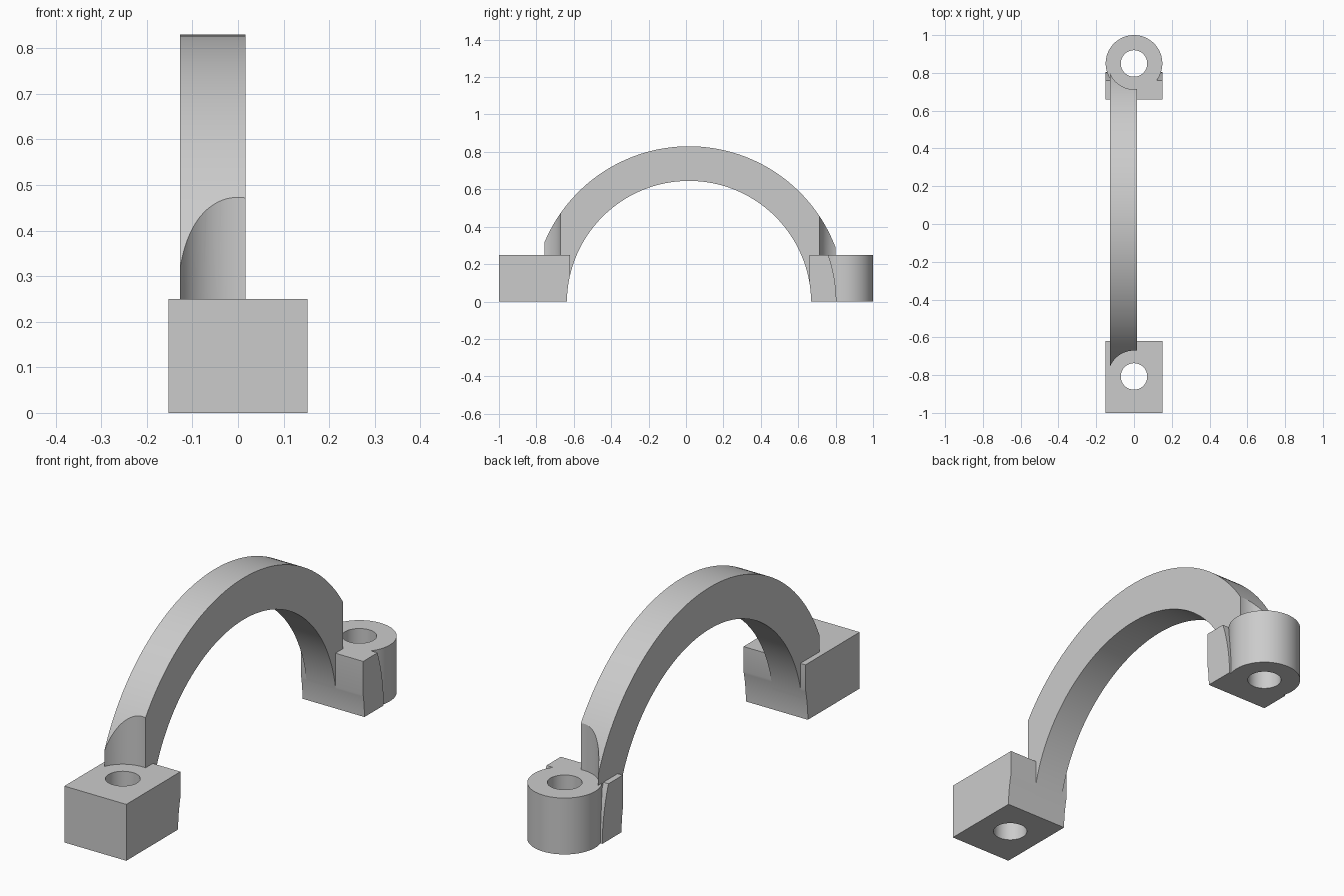
import bpy, bmesh, math
from mathutils import Vector

cube = bpy.data.objects.get("Cube")
if cube:
    bpy.data.objects.remove(cube, do_unlink=True)

# Main dimensions
CY, CZ = 0.016, -0.008          # arch axis
R_IN, R_OUT = 0.653, 0.838      # arch radii
R_WEB = 0.788                   # rounded end of the back web
HALF, FOOT_H = 0.152, 0.25      # foot half width and height
FRONT_BOLT, BACK_BOLT = -0.807, 0.85
R_HOLE, R_HEAD = 0.07, 0.137

grey = bpy.data.materials.new("plain grey")
grey.use_nodes = True
COLOR = (0.6, 0.6, 0.6, 1)
grey.diffuse_color = COLOR
grey.node_tree.nodes["Principled BSDF"].inputs["Base Color"].default_value = COLOR


def extrude(name, points, direction):
    """Extrude a closed outline of 3D points along a direction."""
    bm = bmesh.new()
    face = bm.faces.new([bm.verts.new(p) for p in points])
    moved = bmesh.ops.extrude_face_region(bm, geom=[face])["geom"]
    verts = [v for v in moved if isinstance(v, bmesh.types.BMVert)]
    bmesh.ops.translate(bm, verts=verts, vec=Vector(direction))
    bmesh.ops.recalc_face_normals(bm, faces=bm.faces)
    mesh = bpy.data.meshes.new(name)
    bm.to_mesh(mesh)
    bm.free()
    mesh.materials.append(grey)
    obj = bpy.data.objects.new(name, mesh)
    bpy.context.collection.objects.link(obj)
    return obj


def side_profile(name, yz, x0, x1):
    return extrude(name, [(x0, y, z) for y, z in yz], (x1 - x0, 0, 0))


def cylinder(name, y, radius, z0, z1, n=96):
    ring = [(radius * math.cos(math.tau * i / n),
             y + radius * math.sin(math.tau * i / n), z0) for i in range(n)]
    return extrude(name, ring, (0, 0, z1 - z0))


def arc(radius, z0, z1, side, n=12):
    """Arc about the arch axis between two heights, on the +y or -y side."""
    a0, a1 = (math.asin((z - CZ) / radius) for z in (z0, z1))
    return [(CY + side * radius * math.cos(a0 + (a1 - a0) * i / n),
             CZ + radius * math.sin(a0 + (a1 - a0) * i / n)) for i in range(n + 1)]


def boolean(obj, other, operation="DIFFERENCE"):
    mod = obj.modifiers.new(operation.lower(), "BOOLEAN")
    mod.operation, mod.solver, mod.object = operation, "EXACT", other
    bpy.ops.object.select_all(action="DESELECT")
    bpy.context.view_layer.objects.active = obj
    obj.select_set(True)
    bpy.ops.object.modifier_apply(modifier=mod.name)
    bpy.data.objects.remove(other, do_unlink=True)


def inner_height(y):
    """Height at which the arch's inner surface crosses a foot's flat face."""
    return CZ + math.sqrt(R_IN ** 2 - (y - CY) ** 2)


# Arch, ending inside the feet
def half_arc(radius, n=96):
    start = math.asin((0.09 - CZ) / radius)
    return [(CY + radius * math.cos(start + (math.pi - 2 * start) * i / n),
             CZ + radius * math.sin(start + (math.pi - 2 * start) * i / n))
            for i in range(n + 1)]


arch = side_profile("arch", half_arc(R_OUT) + half_arc(R_IN)[::-1], -0.127, 0.016)

# Front foot: square block hollowed by the inner curve
y_face = -0.62
front_foot = side_profile(
    "front_foot",
    [(-1, 0)] + arc(R_IN, 0, inner_height(y_face), -1) + [(y_face, FOOT_H), (-1, FOOT_H)],
    -HALF, HALF)

# Back foot: short web joined to a round boss
y_face = 0.66
back_foot = side_profile(
    "back_foot",
    arc(R_WEB, 0, FOOT_H, 1) + [(y_face, FOOT_H)] + arc(R_IN, inner_height(y_face), 0, 1),
    -HALF, HALF)
boolean(back_foot, cylinder("boss", BACK_BOLT, 0.15, 0, FOOT_H), "UNION")

# Bolt holes, and clearance for the bolt heads in the arch
for foot, y in ((front_foot, FRONT_BOLT), (back_foot, BACK_BOLT)):
    boolean(foot, cylinder("hole_cutter", y, R_HOLE, -0.1, 0.5))
    boolean(arch, cylinder("hole_cutter", y, R_HOLE, -0.1, 0.5))
    boolean(arch, cylinder("head_cutter", y, R_HEAD, 0.24, 1))

for obj in (arch, front_foot, back_foot):
    bpy.ops.object.select_all(action="DESELECT")
    bpy.context.view_layer.objects.active = obj
    obj.select_set(True)
    bpy.ops.object.shade_smooth_by_angle(angle=math.radians(25))
